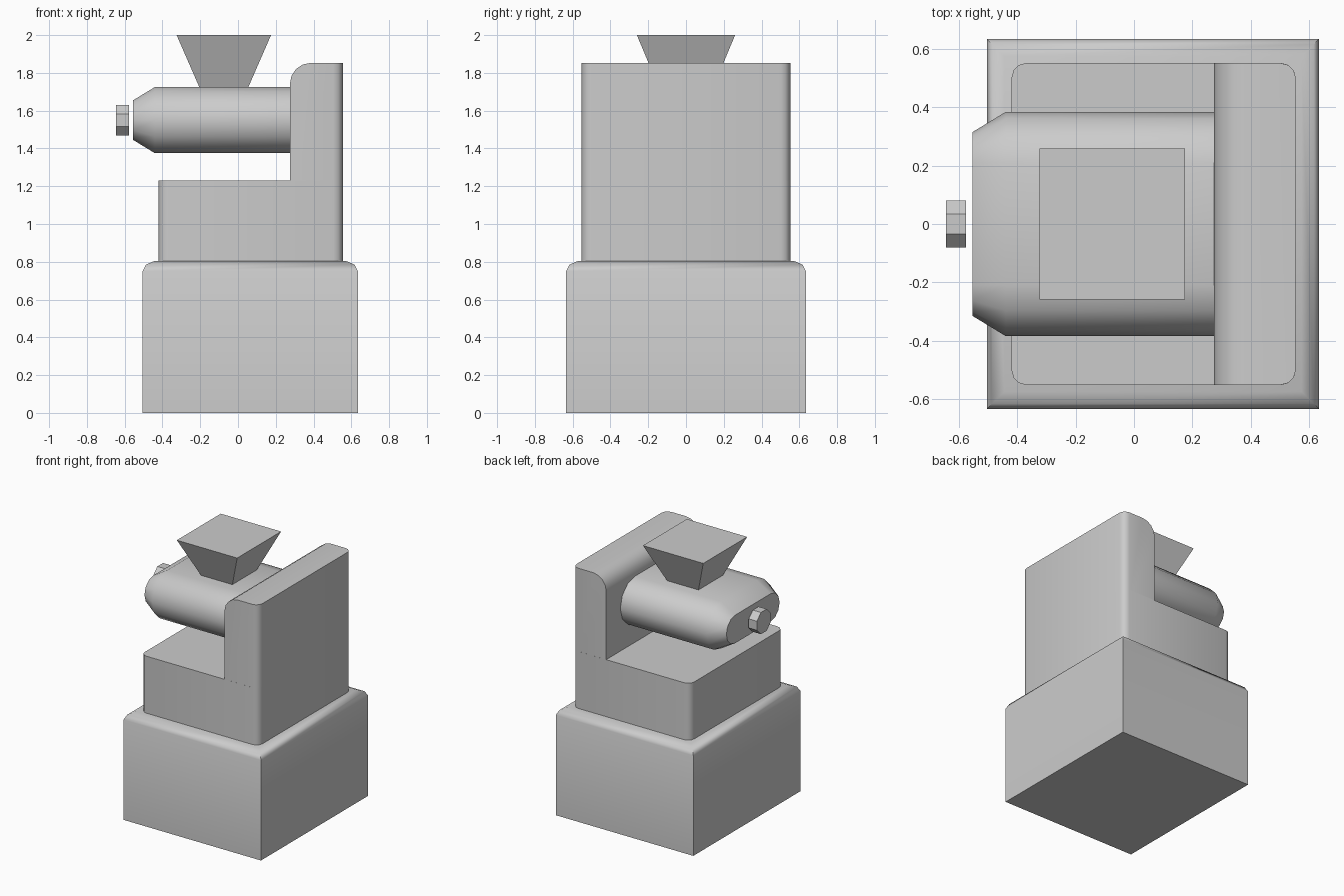
import bpy, bmesh, math
from mathutils import Vector

if "Cube" in bpy.data.objects:
    bpy.data.objects.remove(bpy.data.objects["Cube"])


def finish(name, bm, angle=40):
    """Turn a bmesh into a named object, smooth with sharp edges kept."""
    bmesh.ops.recalc_face_normals(bm, faces=bm.faces)
    me = bpy.data.meshes.new(name)
    bm.to_mesh(me)
    bm.free()
    me.shade_smooth()
    me.set_sharp_from_angle(angle=math.radians(angle))
    ob = bpy.data.objects.new(name, me)
    bpy.context.collection.objects.link(ob)
    return ob


def loft(name, rings, angle=40):
    """Capped skin through rings with equal point counts."""
    bm = bmesh.new()
    loops = [[bm.verts.new(p) for p in ring] for ring in rings]
    n = len(loops[0])
    for a, b in zip(loops, loops[1:]):
        for i in range(n):
            j = (i + 1) % n
            bm.faces.new((a[i], a[j], b[j], b[i]))
    bm.faces.new(loops[0])
    bm.faces.new(loops[-1])
    return finish(name, bm, angle)


def rect(x0, x1, y, z):
    return [(x0, -y, z), (x1, -y, z), (x1, y, z), (x0, y, z)]


def rounded_block(name, lo, hi, groups):
    """Box whose edges, picked by a test on both end points, are rounded."""
    bm = bmesh.new()
    bmesh.ops.create_cube(bm, size=1)
    lo, hi = Vector(lo), Vector(hi)
    picks = [([e for e in bm.edges if all(test(v.co) for v in e.verts)], r, s)
             for test, r, s in groups]
    for v in bm.verts:
        v.co = [lo[k] + (v.co[k] + 0.5) * (hi[k] - lo[k]) for k in range(3)]
    for edges, r, s in picks:
        edges = [e for e in edges if e.is_valid]
        bmesh.ops.bevel(bm, geom=edges, offset=r, segments=s,
                        profile=0.5, affect='EDGES')
    return finish(name, bm)


def stadium(x, r, half, zc, steps=6):
    """Flat-sided oval section in the y-z plane."""
    pts = []
    for side in (1, -1):
        for i in range(steps + 1):
            a = math.pi * i / steps - math.pi / 2
            pts.append((x, side * (half + r * math.cos(a)), zc + side * r * math.sin(a)))
    return pts


# plinth with softened top rim
loft("base", [rect(-0.505 + d, 0.635 - d, 0.635 - d, z)
              for d, z in ((0, 0), (0, 0.75), (0.018, 0.785), (0.06, 0.803))])

# lower body: all four upright corners rounded
bm = bmesh.new()
bmesh.ops.create_cube(bm, size=1)
for v in bm.verts:
    v.co = (0.0675 + v.co.x * 0.975, v.co.y * 1.105, 1.005 + v.co.z * 0.45)
upright = [e for e in bm.edges if abs(e.verts[0].co.z - e.verts[1].co.z) > 0.1]
bmesh.ops.bevel(bm, geom=upright, offset=0.05, segments=3, profile=0.5, affect='EDGES')
finish("lower_body", bm)

# upright wall: rounded outer corners and rounded inner top edge
rounded_block("upright_wall", (0.275, -0.552, 1.15), (0.555, 0.552, 1.853), [
    (lambda c: c.x < 0 and c.z > 0, 0.11, 4),
])
wall = bpy.data.objects["upright_wall"]
bm = bmesh.new()
bm.from_mesh(wall.data)
corners = [e for e in bm.edges if all(v.co.x > 0.55 for v in e.verts)
           and abs(e.verts[0].co.z - e.verts[1].co.z) > 0.1]
bmesh.ops.bevel(bm, geom=corners, offset=0.05, segments=3, profile=0.5, affect='EDGES')
bm.to_mesh(wall.data)
bm.free()
wall.data.shade_smooth()
wall.data.set_sharp_from_angle(angle=math.radians(40))

# horizontal barrel with tapered nose
loft("barrel", [stadium(0.3, 0.175, 0.21, 1.55), stadium(-0.44, 0.175, 0.21, 1.55),
                stadium(-0.555, 0.105, 0.21, 1.55)], 32)

# eight-sided end knob
loft("end_knob", [[(x, 0.088 * math.cos(a), 1.55 + 0.088 * math.sin(a))
                   for a in (math.pi * (i + 0.5) / 4 for i in range(8))]
                  for x in (-0.645, -0.577)], 30)

# hopper on top of the barrel
loft("hopper", [rect(-0.205, 0.055, 0.145, 1.725), rect(-0.325, 0.175, 0.26, 2.0)], 30)
